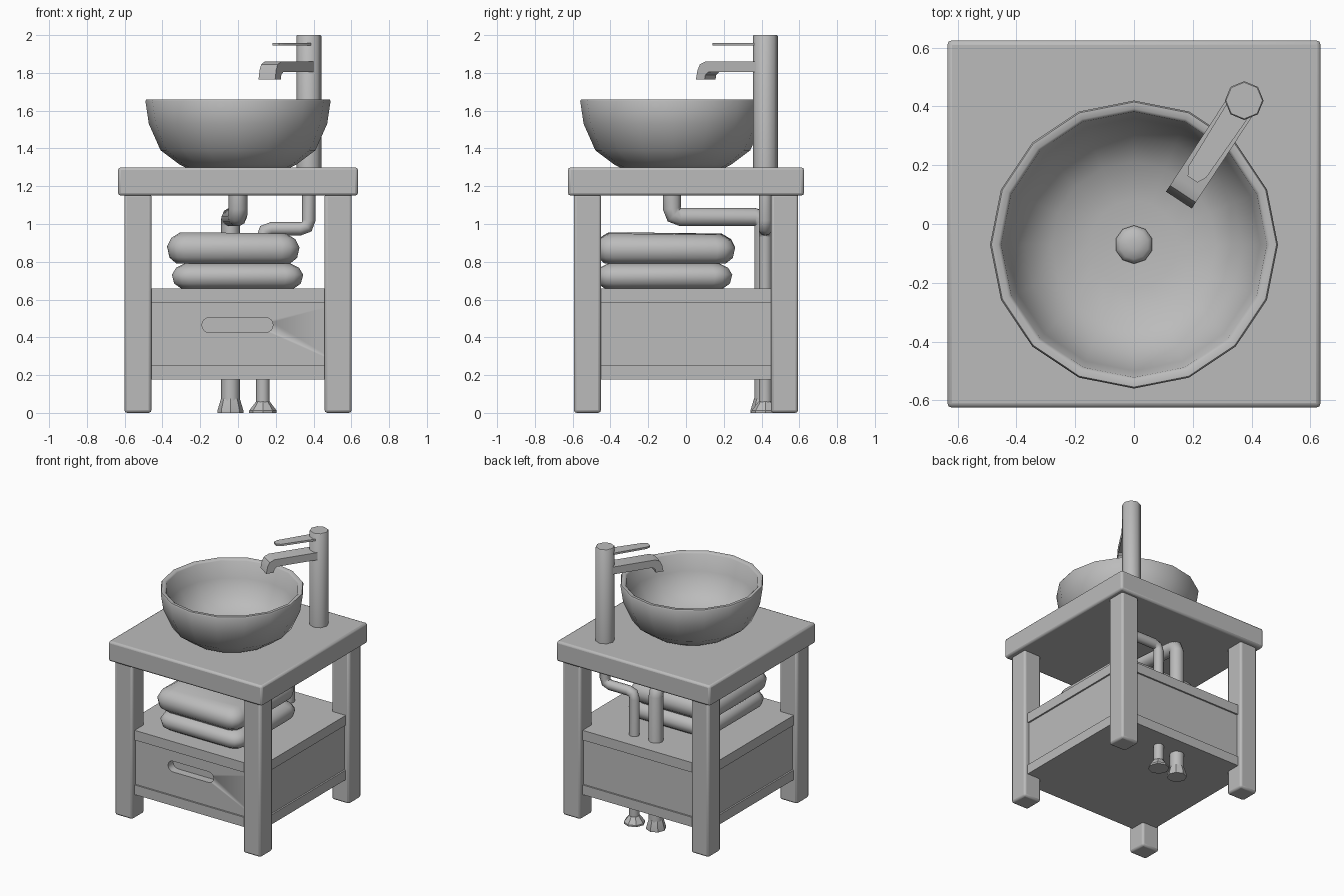
import bpy, bmesh, math
from mathutils import Vector, Matrix

if "Cube" in bpy.data.objects:
    bpy.data.objects.remove(bpy.data.objects["Cube"])

grey = bpy.data.materials.new("plain grey")
grey.diffuse_color = (0.5, 0.5, 0.5, 1)
grey.use_nodes = True
grey.node_tree.nodes["Principled BSDF"].inputs["Base Color"].default_value = grey.diffuse_color


def finish(name, bm, smooth=35, bevel=0, segments=2):
    bmesh.ops.recalc_face_normals(bm, faces=bm.faces)
    mesh = bpy.data.meshes.new(name)
    bm.to_mesh(mesh)
    bm.free()
    mesh.materials.append(grey)
    ob = bpy.data.objects.new(name, mesh)
    bpy.context.collection.objects.link(ob)
    bpy.ops.object.select_all(action='DESELECT')
    bpy.context.view_layer.objects.active = ob
    ob.select_set(True)
    bpy.ops.object.shade_smooth_by_angle(angle=math.radians(smooth))
    if bevel:
        mod = ob.modifiers.new("soft edges", 'BEVEL')
        mod.width, mod.segments = bevel, segments
    return ob


def box(name, lo, hi, bevel=0, segments=2, smooth=35):
    bm = bmesh.new()
    bmesh.ops.create_cube(bm, size=1)
    for v in bm.verts:
        v.co = [a + (b - a) * (c + 0.5) for a, b, c in zip(lo, hi, v.co)]
    return finish(name, bm, smooth, bevel, segments)


def lathe(name, profile, center, sides, smooth=35):
    """Spin (radius, height) points round a vertical axis; ends are capped."""
    bm = bmesh.new()
    rings = []
    for r, z in profile:
        rings.append([bm.verts.new((center[0] + r * math.sin(math.tau * i / sides),
                                    center[1] + r * math.cos(math.tau * i / sides), z))
                      for i in range(sides)])
    for a, b in zip(rings, rings[1:]):
        for i in range(sides):
            j = (i + 1) % sides
            bm.faces.new((a[i], a[j], b[j], b[i]))
    bm.faces.new(rings[0])
    bm.faces.new(rings[-1])
    return finish(name, bm, smooth)


def pipe(name, points, radius, sides=10, cut=0.045):
    """Tube along a path whose corners are softened into short elbows."""
    pts = [Vector(p) for p in points]
    path = [pts[0]]
    for a, b, c in zip(pts, pts[1:], pts[2:]):
        p, q = b + (a - b).normalized() * cut, b + (c - b).normalized() * cut
        path += [p, (p + q) / 4 + b / 2, q]
    path.append(pts[-1])
    bm = bmesh.new()
    rings, prev = [], None
    side = Vector((0.3, 0.9, 0))
    for i, p in enumerate(path):
        t = (path[min(i + 1, len(path) - 1)] - path[max(i - 1, 0)]).normalized()
        if prev:
            side = prev.rotation_difference(t) @ side
        side = (side - t * side.dot(t)).normalized()
        up = t.cross(side)
        rings.append([bm.verts.new(p + radius * (side * math.cos(math.tau * k / sides)
                                                 + up * math.sin(math.tau * k / sides)))
                      for k in range(sides)])
        prev = t
    for a, b in zip(rings, rings[1:]):
        for i in range(sides):
            j = (i + 1) % sides
            bm.faces.new((a[i], a[j], b[j], b[i]))
    bm.faces.new(rings[0])
    bm.faces.new(rings[-1])
    return finish(name, bm, 50)


def extrude(name, outline, depth, matrix, bevel=0, end_scale=1):
    """Prism of an outline in local XY, pushed along local Z."""
    bm = bmesh.new()
    a = [bm.verts.new((x, y, -depth / 2)) for x, y in outline]
    b = [bm.verts.new((x * end_scale, y * end_scale, depth / 2)) for x, y in outline]
    bm.faces.new(a)
    bm.faces.new(b)
    for i in range(len(a)):
        j = (i + 1) % len(a)
        bm.faces.new((a[i], a[j], b[j], b[i]))
    bm.transform(matrix)
    return finish(name, bm, 35, bevel)


# Stand: top, four legs, shelf and base
box("tabletop", (-0.635, -0.625, 1.15), (0.635, 0.625, 1.30), 0.015)
for sx, xn in ((-1, "left"), (1, "right")):
    for sy, yn in ((-1, "front"), (1, "back")):
        x, y = 0.53 * sx, 0.522 * sy
        box(f"{yn}_{xn}_leg", (x - 0.072, y - 0.072, 0), (x + 0.072, y + 0.072, 1.16), 0.015)
box("shelf", (-0.575, -0.565, 0.585), (0.575, 0.565, 0.658))
box("base_board", (-0.575, -0.565, 0.178), (0.575, 0.565, 0.25))

# Drawer with a scooped slot handle
drawer = box("drawer", (-0.563, -0.553, 0.25), (0.563, 0.553, 0.585))
slot = []
for cx, start in ((0.148, -90), (-0.148, 90)):
    for k in range(9):
        a = math.radians(start + 22.5 * k)
        slot.append((cx + 0.04 * math.cos(a), 0.04 * math.sin(a)))
cutter = extrude("slot_cutter", slot, 0.12,
                 Matrix.Translation((-0.003, -0.553, 0.465)) @ Matrix.Rotation(math.pi / 2, 4, 'X'))
cutter.hide_render = True
cutter.hide_viewport = True
mod = drawer.modifiers.new("handle slot", 'BOOLEAN')
mod.operation, mod.solver, mod.object = 'DIFFERENCE', 'EXACT', cutter


# Folded towels: plumped slabs with rounded corners
def towel(name, lo, hi, skew):
    bm = bmesh.new()
    levels = ((0, 0.05), (0.2, 0.012), (0.55, 0), (0.82, 0.022), (1, 0.07))
    rings = []
    for t, inset in levels:
        z = lo[2] + (hi[2] - lo[2]) * t
        ring = []
        for cx, cy, start in ((1, 1, 0), (-1, 1, 90), (-1, -1, 180), (1, -1, 270)):
            r = 0.09 - inset * 0.5
            hx, hy = (hi[0] - lo[0]) / 2 - inset, (hi[1] - lo[1]) / 2 - inset
            for k in range(4):
                a = math.radians(start + 30 * k)
                x = (lo[0] + hi[0]) / 2 + cx * (hx - r) + r * math.cos(a)
                y = (lo[1] + hi[1]) / 2 + cy * (hy - r) + r * math.sin(a)
                ring.append(bm.verts.new((x, y, z - skew * t * (y + x))))
        rings.append(ring)
    for a, b in zip(rings, rings[1:]):
        for i in range(len(a)):
            j = (i + 1) % len(a)
            bm.faces.new((a[i], a[j], b[j], b[i]))
    bm.faces.new(rings[0])
    bm.faces.new(rings[-1])
    finish(name, bm, 50)


towel("lower_towel", (-0.35, -0.48, 0.658), (0.345, 0.245, 0.792), 0)
towel("upper_towel", (-0.375, -0.48, 0.79), (0.325, 0.26, 0.948), 0.012)

# Basin and drain plug
lathe("basin", [(0.27, 1.295), (0.31, 1.315), (0.41, 1.39), (0.472, 1.53), (0.49, 1.65),
                (0.485, 1.66), (0.462, 1.66), (0.452, 1.65), (0.43, 1.53), (0.37, 1.42),
                (0.28, 1.35), (0.15, 1.325), (0.03, 1.32)], (0, -0.07), 16, 50)
lathe("drain_plug", [(0.065, 1.315), (0.065, 1.335), (0.05, 1.35), (0.02, 1.358)],
      (0, -0.07), 10, 50)

# Tap: column, down-turned spout and flat lever
tap = Vector((0.375, 0.42, 0))
lathe("tap_column", [(0.066, 1.295), (0.066, 1.995), (0.062, 2.0)], tap, 8, 50)
along = Vector((-0.549, -0.836, 0))
across = Vector((0.836, -0.549, 0))
up = Vector((0, 0, 1))
spout_frame = Matrix.Translation(tap) @ Matrix((along, up, across)).transposed().to_4x4()
spout = [(0, 1.805), (0.325, 1.805), (0.345, 1.79), (0.35, 1.765), (0.405, 1.765),
         (0.395, 1.815), (0.38, 1.845), (0.345, 1.86), (0, 1.86)]
extrude("tap_spout", spout, 0.105, spout_frame)
lever_frame = (Matrix.Translation(tap + up * 1.952)
               @ Matrix((along, across, up)).transposed().to_4x4())
lever = [(0, -0.045), (0.29, -0.036), (0.32, -0.02), (0.32, 0.02), (0.29, 0.036), (0, 0.045)]
extrude("tap_lever", lever, 0.014, lever_frame)

# Plumbing under the top, with flared floor collars
pipe("waste_pipe", [(0, -0.075, 1.16), (0, -0.075, 1.037), (-0.04, 0.41, 1.037),
                    (-0.04, 0.41, 0.01)], 0.05)
pipe("supply_pipe", [(0.375, 0.42, 1.16), (0.375, 0.42, 0.975), (0.132, 0.42, 0.975),
                     (0.132, 0.42, 0.01)], 0.036)
lathe("waste_collar", [(0.068, 0), (0.068, 0.015), (0.05, 0.075)], (-0.04, 0.41), 8)
lathe("supply_collar", [(0.073, 0), (0.073, 0.012), (0.036, 0.06)], (0.132, 0.42), 8)
